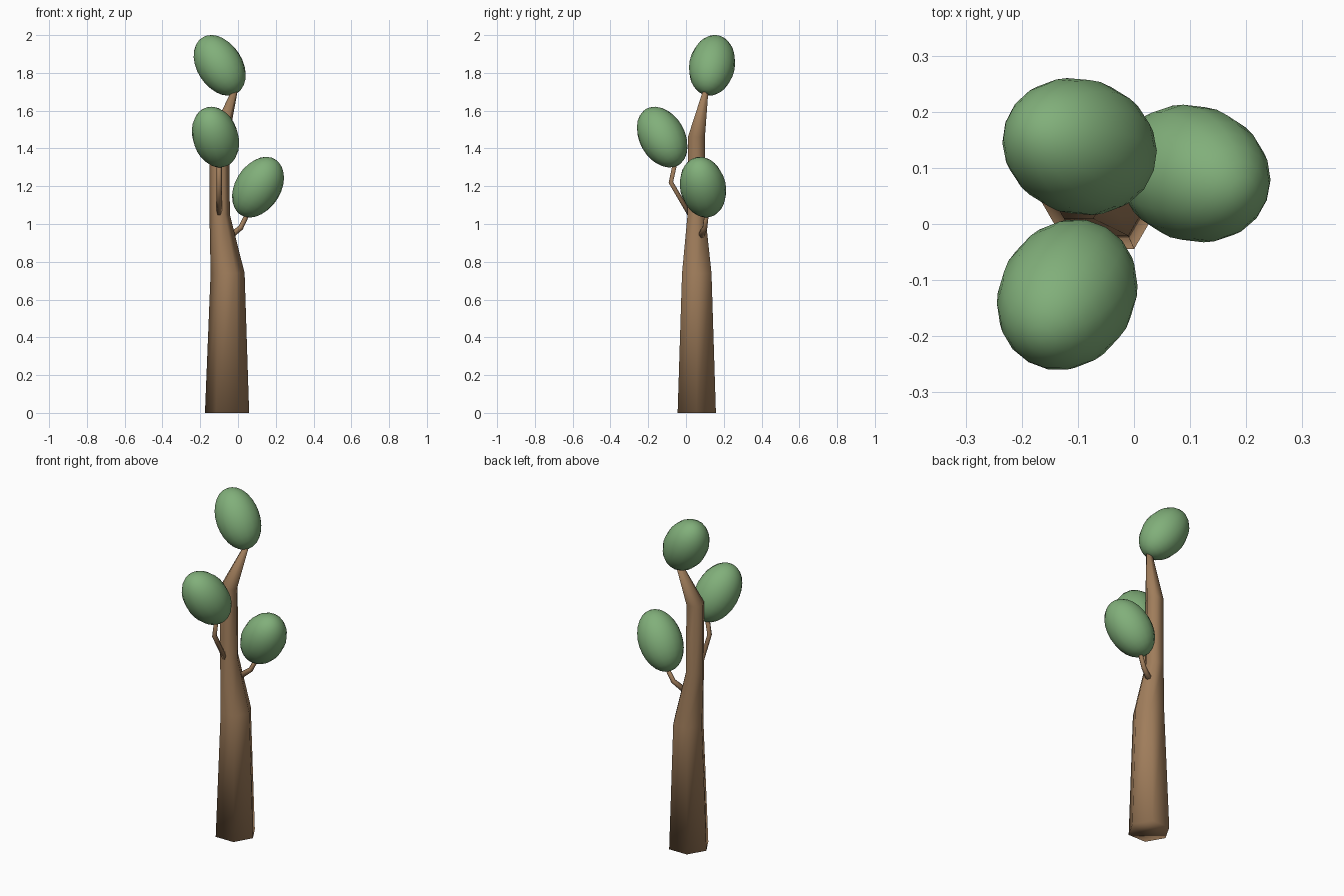
import bpy, bmesh, math
from mathutils import Vector

if "Cube" in bpy.data.objects:
    bpy.data.objects.remove(bpy.data.objects["Cube"])


def make_material(name, color):
    mat = bpy.data.materials.new(name)
    mat.use_nodes = True
    mat.diffuse_color = (*color, 1)
    mat.node_tree.nodes["Principled BSDF"].inputs["Base Color"].default_value = (*color, 1)
    return mat


bark = make_material("bark brown", (0.35, 0.205, 0.105))
foliage = make_material("leaf green", (0.22, 0.43, 0.195))


def add_object(name, bm, mat):
    bmesh.ops.recalc_face_normals(bm, faces=bm.faces)
    for face in bm.faces:
        face.smooth = True
    mesh = bpy.data.meshes.new(name)
    bm.to_mesh(mesh)
    bm.free()
    mesh.materials.append(mat)
    obj = bpy.data.objects.new(name, mesh)
    bpy.context.collection.objects.link(obj)
    return obj


def loft(name, rings, sides, follow):
    """Skin rings of (center, radius); follow turns each ring along the path."""
    bm = bmesh.new()
    loops = []
    centers = [Vector(c) for c, r in rings]
    for i, (c, r) in enumerate(rings):
        axis = centers[min(i + 1, len(rings) - 1)] - centers[max(i - 1, 0)]
        u, v = Vector((1, 0, 0)), Vector((0, 1, 0))
        if follow:
            u = v.cross(axis).normalized()
            v = axis.cross(u).normalized()
        angles = [math.tau * k / sides for k in range(sides)]
        loops.append([bm.verts.new(centers[i] + r * (math.cos(a) * u + math.sin(a) * v))
                      for a in angles])
    for low, high in zip(loops, loops[1:]):
        for k in range(sides):
            n = (k + 1) % sides
            bm.faces.new((low[k], low[n], high[n], high[k]))
    bm.faces.new(loops[0])
    bm.faces.new(loops[-1])
    return add_object(name, bm, bark)


def leaf_clump(name, center, axis):
    """Egg-shaped clump stretched along a leaning axis."""
    bm = bmesh.new()
    bmesh.ops.create_uvsphere(bm, u_segments=16, v_segments=14, radius=1)
    bmesh.ops.scale(bm, vec=(0.121, 0.121, 0.175), verts=bm.verts)
    obj = add_object(name, bm, foliage)
    obj.location = center
    obj.rotation_euler = Vector(axis).to_track_quat('Z', 'Y').to_euler()


# Six-sided trunk, tapering to a bent tip
loft("trunk", [((-0.058, 0.057, 0), 0.117),
               ((-0.055, 0.057, 0.74), 0.09),
               ((-0.097, 0.055, 1.05), 0.054),
               ((-0.099, 0.055, 1.46), 0.052),
               ((-0.017, 0.105, 1.71), 0.016)], 6, False)

# Thin bent branches
loft("front_branch", [((-0.1, 0.02, 1.05), 0.014),
                      ((-0.1, -0.08, 1.22), 0.014),
                      ((-0.1, -0.05, 1.36), 0.014)], 6, True)
loft("left_branch", [((-0.05, 0.075, 0.93), 0.018),
                     ((0.014, 0.1, 0.98), 0.014),
                     ((0.058, 0.112, 1.07), 0.012)], 6, True)

# Leaf clumps
leaf_clump("top_leaves", (-0.097, 0.138, 1.84), (-0.52, 0.17, 0.83))
leaf_clump("front_leaves", (-0.119, -0.126, 1.46), (-0.27, -0.47, 0.84))
leaf_clump("left_leaves", (0.106, 0.09, 1.195), (0.52, -0.19, 0.84))
